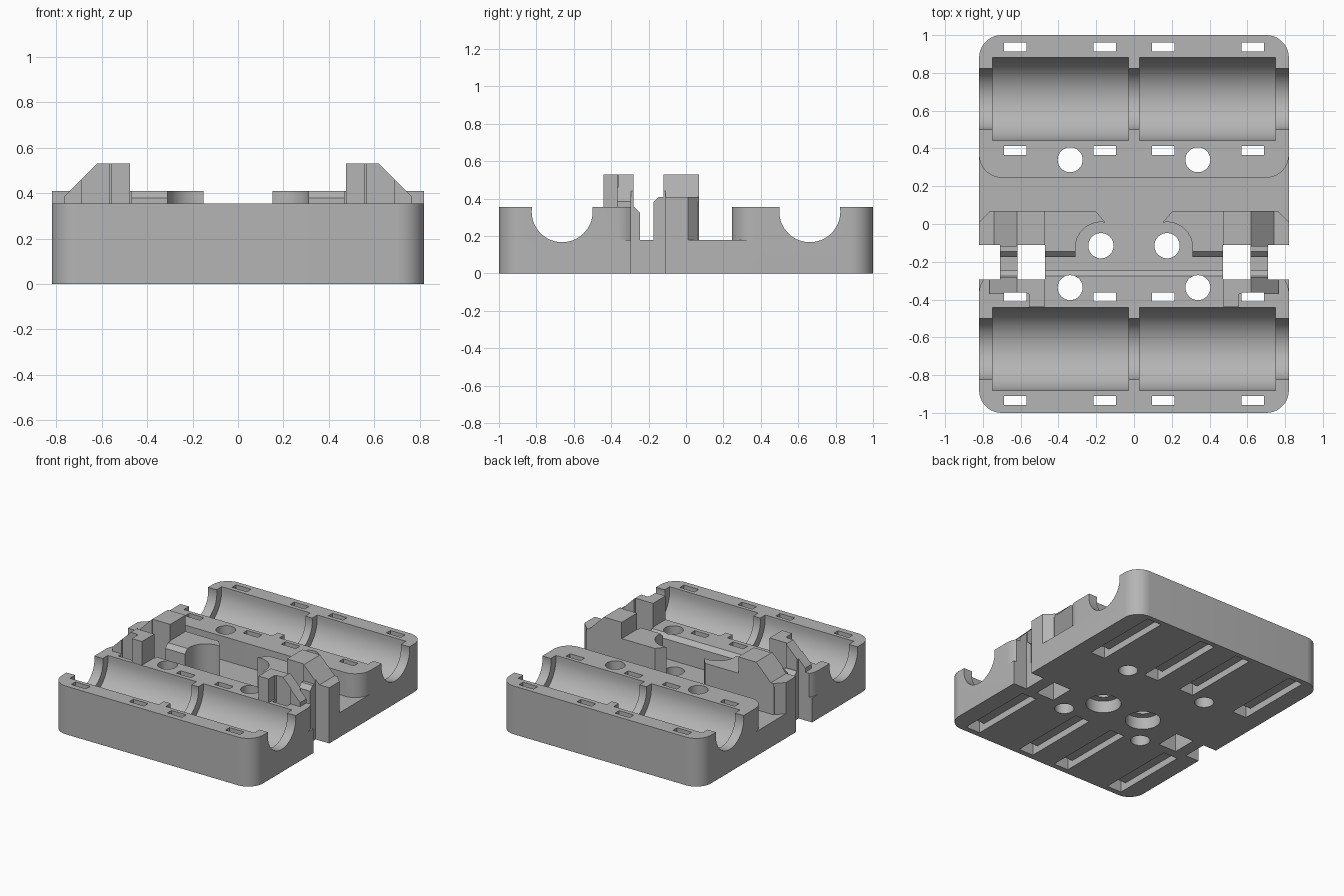
import bpy
import bmesh
from math import sin, cos, pi, radians

cube = bpy.data.objects.get("Cube")
if cube:
    bpy.data.objects.remove(cube, do_unlink=True)

grey = bpy.data.materials.new("mid_grey")
grey.use_nodes = True
GREY = (0.46, 0.46, 0.46, 1)
grey.diffuse_color = GREY
grey.node_tree.nodes["Principled BSDF"].inputs["Base Color"].default_value = GREY

W, TOP, FLOOR = 0.82, 0.355, 0.18
RAILS = (-0.662, 0.662)


def prism(name, outline, low, high, axis="z"):
    """Extrude a 2D outline along an axis: z uses (x,y), y uses (x,z), x uses (y,z)."""
    place = {"z": lambda a, b, h: (a, b, h),
             "y": lambda a, b, h: (a, h, b),
             "x": lambda a, b, h: (h, a, b)}[axis]
    bm = bmesh.new()
    ends = [[bm.verts.new(place(a, b, h)) for a, b in outline] for h in (low, high)]
    n = len(outline)
    for ring in ends:
        bm.faces.new(ring)
    for i in range(n):
        j = (i + 1) % n
        bm.faces.new((ends[0][i], ends[0][j], ends[1][j], ends[1][i]))
    bmesh.ops.recalc_face_normals(bm, faces=bm.faces)
    mesh = bpy.data.meshes.new(name)
    bm.to_mesh(mesh)
    bm.free()
    mesh.materials.append(grey)
    obj = bpy.data.objects.new(name, mesh)
    bpy.context.collection.objects.link(obj)
    return obj


def arc(cx, cy, r, start, end, steps):
    angles = [radians(start + (end - start) * i / steps) for i in range(steps + 1)]
    return [(cx + r * cos(a), cy + r * sin(a)) for a in angles]


def circle(cx, cy, r, steps=48):
    return arc(cx, cy, r, 0, 360, steps)[:-1]


def rect(x0, x1, y0, y1):
    return [(x0, y0), (x1, y0), (x1, y1), (x0, y1)]


def rounded(x0, x1, y0, y1, r=0.12):
    corners = ((x1 - r, y1 - r), (x0 + r, y1 - r), (x0 + r, y0 + r), (x1 - r, y0 + r))
    return [p for i, (cx, cy) in enumerate(corners)
            for p in arc(cx, cy, r, 90 * i, 90 * i + 90, 10)]


def flip(outline, side):
    return [(side * a, b) for a, b in outline]


def combine(body, part, operation):
    mod = body.modifiers.new("join", "BOOLEAN")
    mod.operation, mod.solver, mod.object = operation, "EXACT", part
    bpy.context.view_layer.objects.active = body
    bpy.ops.object.modifier_apply(modifier=mod.name)
    bpy.data.objects.remove(part, do_unlink=True)


# Base plate and the two raised rail blocks
body = prism("carriage_body", rounded(-W, W, -1, 1), 0, FLOOR)
front = prism("front_block", rounded(-W, W, -1, -0.245), FLOOR, TOP)
bevel = prism("bevel", [(-0.275, 0.36), (-0.275, TOP), (-0.245, 0.325),
                        (-0.2, 0.325), (-0.2, 0.36)], -1, 1, "x")
combine(front, bevel, "DIFFERENCE")
combine(body, front, "UNION")
combine(body, prism("rear_block", rounded(-W, W, 0.245, 1), FLOOR, TOP), "UNION")

# Belt clamp blocks with their sloped towers
clamp_outline = ([(W, -0.175), (W, 0.01), (0.76, 0.07), (0.205, 0.07)]
                 + arc(0.175, -0.125, 0.135, 100, 0, 14) + [(0.31, -0.175)])
tower = [(0.475, FLOOR), (0.765, FLOOR), (0.765, 0.385), (0.62, 0.53), (0.475, 0.53)]
for side in (1, -1):
    clamp = prism("clamp", flip(clamp_outline, side), FLOOR, 0.41)
    bevel = prism("bevel", [(-0.2, 0.38), (-0.175, 0.38), (-0.145, 0.41),
                            (-0.145, 0.45), (-0.2, 0.45)], -1, 1, "x")
    combine(clamp, bevel, "DIFFERENCE")
    combine(body, clamp, "UNION")
    combine(body, prism("rear_tower", flip(tower, side), -0.12, 0.07, "y"), "UNION")
    combine(body, prism("front_tower", flip(tower, side), -0.37, -0.28, "y"), "UNION")
    post = prism("front_post", flip(rect(0.475, 0.557, -0.44, -0.29), side), 0.25, 0.53)
    combine(body, post, "UNION")

# Rail grooves and bearing pockets
for y in RAILS:
    combine(body, prism("rail", circle(y, 0.33, 0.163, 64), -1, 1, "x"), "DIFFERENCE")
    for side in (1, -1):
        ends = sorted((side * 0.028, side * 0.75))
        pocket = [(y + 0.22, TOP + 0.01)] + arc(y, 0.33, 0.22, 0, -180, 32) \
            + [(y - 0.22, TOP + 0.01)]
        combine(body, prism("pocket", pocket, *ends, "x"), "DIFFERENCE")

for side in (1, -1):
    # Tensioner windows and side notches, leaving a bridge between them
    for x0, x1 in ((0.47, 0.618), (0.71, 0.9)):
        window = flip(rect(x0, x1, -0.295, -0.11), side)
        combine(body, prism("window", window, -0.1, 1), "DIFFERENCE")
    # Screw holes and counterbored centre holes
    for y in (-0.337, 0.34):
        combine(body, prism("hole", circle(side * 0.338, y, 0.066), -0.1, 1), "DIFFERENCE")
    centre = (side * 0.175, -0.115)
    combine(body, prism("hole", circle(*centre, 0.067), -0.1, 0.3), "DIFFERENCE")
    combine(body, prism("bore", circle(*centre, 0.12), -0.1, 0.09), "DIFFERENCE")
    # Cable tie slots joined by shallow trenches underneath
    for x in (0.155, 0.628):
        for y in RAILS:
            a, b = side * x - 0.06, side * x + 0.06
            combine(body, prism("trench", rect(a, b, y - 0.296, y + 0.3), -0.1, 0.05),
                    "DIFFERENCE")
            for y0, y1 in ((-0.296, -0.248), (0.252, 0.3)):
                combine(body, prism("slot", rect(a, b, y + y0, y + y1), -0.1, 1),
                        "DIFFERENCE")

bpy.ops.object.select_all(action="DESELECT")
body.select_set(True)
bpy.context.view_layer.objects.active = body
bpy.ops.object.shade_smooth_by_angle(angle=radians(25))
